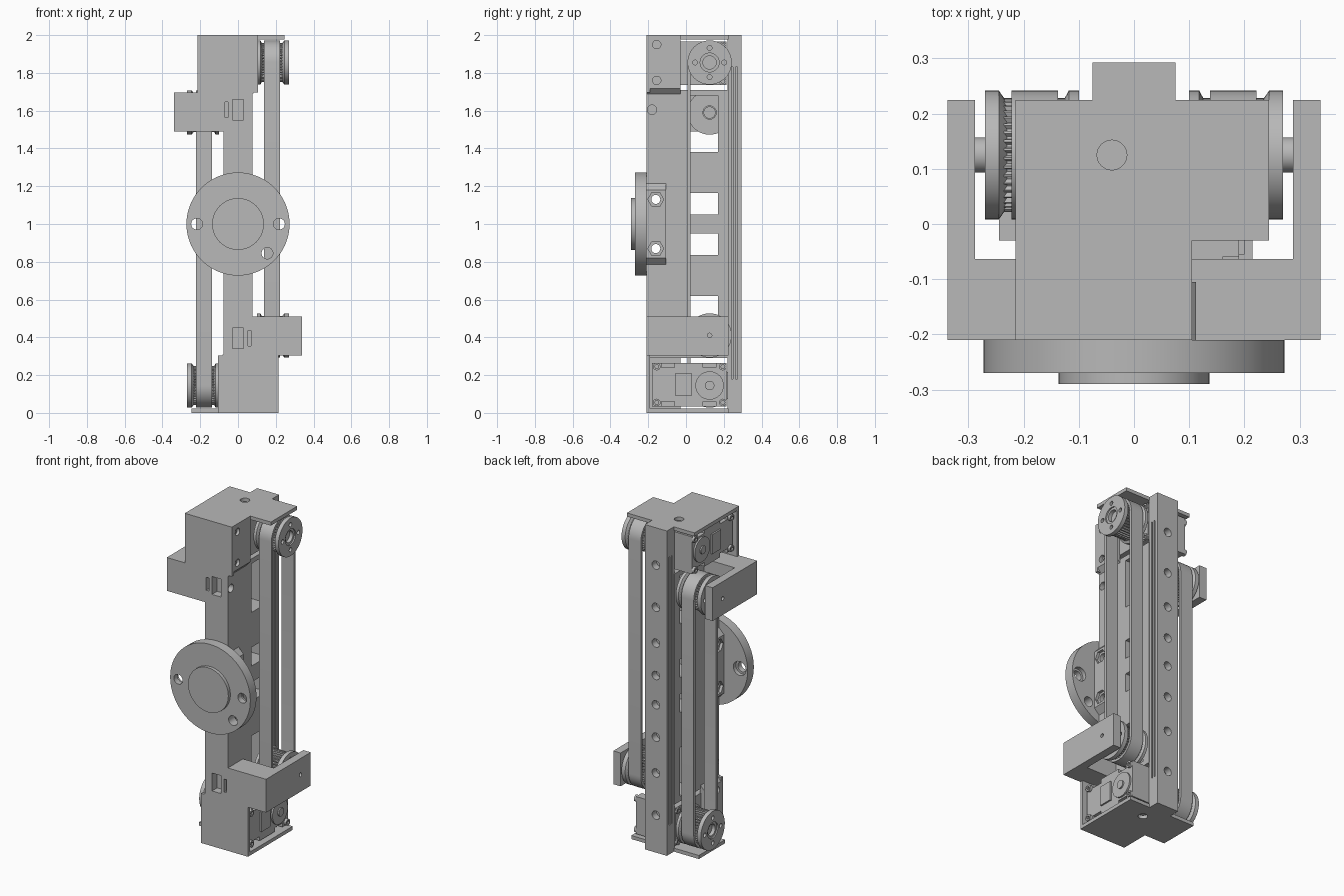
import bpy, bmesh, math
from mathutils import Matrix, Vector

cube = bpy.data.objects.get("Cube")
if cube:
    bpy.data.objects.remove(cube, do_unlink=True)

grey = bpy.data.materials.new("plain_grey")
grey.use_nodes = True
GREY = (0.48, 0.48, 0.48, 1)
grey.diffuse_color = GREY
grey.node_tree.nodes["Principled BSDF"].inputs["Base Color"].default_value = GREY
parts = []


def finish(name, bm):
    bmesh.ops.recalc_face_normals(bm, faces=bm.faces)
    mesh = bpy.data.meshes.new(name)
    bm.to_mesh(mesh)
    bm.free()
    mesh.materials.append(grey)
    ob = bpy.data.objects.new(name, mesh)
    bpy.context.collection.objects.link(ob)
    parts.append(ob)
    return ob


def prism(name, outline, axis, a, b):
    """Extrude a 2D outline along an axis; the outline uses the other two axes in order."""
    def place(p, t):
        v = list(p)
        v.insert("xyz".index(axis), t)
        return v
    bm = bmesh.new()
    lo = [bm.verts.new(place(p, a)) for p in outline]
    hi = [bm.verts.new(place(p, b)) for p in outline]
    bm.faces.new(lo)
    bm.faces.new(hi)
    for i in range(len(lo)):
        j = (i + 1) % len(lo)
        bm.faces.new((lo[i], lo[j], hi[j], hi[i]))
    return finish(name, bm)


def box(name, x, y, z):
    return prism(name, [(x[0], y[0]), (x[1], y[0]), (x[1], y[1]), (x[0], y[1])], "z", *z)


def circle(c, r, n):
    return [(c[0] + r * math.cos(math.tau * i / n), c[1] + r * math.sin(math.tau * i / n)) for i in range(n)]


def cyl(name, axis, c, r, a, b, n=32):
    return prism(name, circle(c, r, n), axis, a, b)


def cut(ob, cutters):
    for c in cutters:
        m = ob.modifiers.new("cut", "BOOLEAN")
        m.operation, m.solver, m.object = "DIFFERENCE", "EXACT", c
    graph = bpy.context.evaluated_depsgraph_get()
    mesh = bpy.data.meshes.new_from_object(ob.evaluated_get(graph))
    ob.modifiers.clear()
    ob.data = mesh
    for c in cutters:
        parts.remove(c)
        bpy.data.objects.remove(c, do_unlink=True)
    return ob


def pulley(name, side, z):
    """Flanged belt wheel on a sideways axis, with teeth and a drilled outer face."""
    profile = [(.10, .035), (.10, .117), (.118, .117), (.13, .095), (.23, .095),
               (.245, .117), (.27, .117), (.27, .05), (.262, .05), (.262, .035)]
    bm = bmesh.new()
    n = 48
    rings = []
    for i in range(n):
        a = math.tau * i / n
        rings.append([bm.verts.new((side * x, CY + r * math.cos(a), z + r * math.sin(a))) for x, r in profile])
    for i in range(n):
        p, q = rings[i], rings[(i + 1) % n]
        for k in range(len(profile)):
            m = (k + 1) % len(profile)
            bm.faces.new((p[k], p[m], q[m], q[k]))
    wheel = finish(name, bm)
    cut(wheel, [cyl("drill", "x", p, .013, side * .25, side * .3, 12) for p in circle((CY, z), .077, 4)])
    teeth = [(CY + r * math.cos(a), z + r * math.sin(a))
             for i in range(40) for k, r in enumerate((.094, .103, .103, .094))
             for a in [math.tau * (i + k / 4) / 40]]
    prism(name + "_teeth", teeth, "x", side * .122, side * .24)


def belt(name, x, z0, z1):
    """Closed loop around two wheels."""
    def loop(r):
        n = 24
        top = [(CY + r * math.cos(math.pi * i / n), z1 + r * math.sin(math.pi * i / n)) for i in range(n + 1)]
        return top + [(2 * CY - y, z0 + z1 - z) for y, z in top]
    bm = bmesh.new()
    rows = [[bm.verts.new((t, *p)) for p in loop(r)] for t, r in ((x[0], .117), (x[1], .117), (x[1], .101), (x[0], .101))]
    for k in range(4):
        p, q = rows[k], rows[(k + 1) % 4]
        for i in range(len(p)):
            j = (i + 1) % len(p)
            bm.faces.new((p[i], p[j], q[j], q[i]))
    return finish(name, bm)


CY = .125                     # depth of the wheel axes
DRIVE_Z, IDLER_Z = 1.855, 1.59
FRONT, BACK = -.21, .225

# ---- Upper half, repeated below by a half turn ----
plate = prism("end_plate", [(-.215, FRONT), (.105, FRONT), (.105, -.03), (.245, -.03), (.245, BACK), (-.215, BACK)],
              "z", 1.978, 2)
cut(plate, [cyl("drill", "z", (-.04, CY), .027, 1.9, 2.1)])
box("housing_front", (-.215, .105), (FRONT, -.19), (1.695, 2))
wall = prism("housing_side", [(.075, 2), (.105, 2), (.105, 1.718), (.075, 1.685)], "y", FRONT, -.03)
cut(wall, [cyl("drill", "x", (-.155, z), .022, .085, .2, 20) for z in (1.95, 1.76)])

# Motor with recessed end, corner screws and output horn
motor = box("motor_body", (-.19, .08), (-.18, .215), (1.735, 1.965))
cut(motor, [box("notch", (-.3, -.16), y, z) for y in ((-.13, -.06), (.09, .16)) for z in ((1.7, 1.76), (1.94, 2))])
box("motor_band", (-.2, -.15), (-.055, .03), (1.79, 1.91))
cyl("motor_horn", "x", (CY, DRIVE_Z), .075, -.2, -.15)
cyl("motor_horn_hub", "x", (CY, DRIVE_Z), .025, -.208, -.15)
for y in (-.155, .195):
    for z in (1.755, 1.945):
        screw = cyl("motor_screw", "x", (y, z), .02, -.205, .088, 20)
        cut(screw, [cyl("socket", "x", (y, z), .011, a, b, 6) for a, b in ((-.3, -.195), (.08, .1))])
cyl("drive_shaft", "x", (CY, DRIVE_Z), .04, .07, .12)
pulley("drive_pulley", 1, DRIVE_Z)

# Idler wheel and its L-shaped bracket
bracket = prism("idler_bracket", [(-.07, FRONT), (-.338, FRONT), (-.338, BACK), (-.288, BACK), (-.288, -.063), (-.07, -.063)],
                "z", 1.49, 1.695)
cut(bracket, [cyl("drill", "x", (CY, IDLER_Z), .012, -.4, -.3, 16)])
cyl("idler_shaft", "x", (CY, IDLER_Z), .032, -.3, -.06)
pulley("idler_pulley", -1, IDLER_Z)
belt("drive_belt", (.138, .222), 2 - IDLER_Z, DRIVE_Z)

# Half turn about the depth axis
turn = Matrix.Translation((0, 0, 1)) @ Matrix.Rotation(math.pi, 4, "Y") @ Matrix.Translation((0, 0, -1))
for ob in list(parts):
    twin = ob.copy()
    twin.data = ob.data.copy()
    twin.data.transform(turn)
    twin.name = "lower_" + ob.name
    ob.name = "upper_" + ob.name
    bpy.context.collection.objects.link(twin)
    parts.append(twin)

# ---- Central column with side windows, front slots and cross holes ----
column = box("column", (-.078, .078), (FRONT, BACK), (.29, 1.71))
cutters = []
for s in (-1, 1):
    def span(a, b):
        return tuple(sorted((1 + s * a, 1 + s * b)))
    for a, b in ((.05, .165), (.38, .68)):
        cutters.append(box("window", (-.2, .2), (.02, .17), span(a, b)))
    cutters.append(box("slot", (-.03, .03), (-.3, -.16), span(.55, .66)))
    cutters.append(box("slot", tuple(sorted((-s * .052, -s * .07))), (-.3, -.17), span(.565, .645)))
    cutters.append(cyl("drill", "x", (-.18, 1 + s * .605), .025, s * .04, s * .2, 20))
    cutters.append(cyl("drill", "x", (-.16, 1 + s * .13), .024, -.2, .2, 20))
cut(column, cutters)

# Output mount with bolt holes and nut pockets
mount = prism("output_mount", [(-.078, .785), (.078, .785), (.112, .82), (.112, 1.18), (.078, 1.215),
                               (-.078, 1.215), (-.112, 1.18), (-.112, .82)], "y", FRONT, -.105)
cutters = []
for z in (.87, 1.13):
    cutters.append(cyl("drill", "x", (-.16, z), .024, -.2, .2, 20))
    for s in (-1, 1):
        cutters.append(cyl("pocket", "x", (-.16, z), .042, s * .095, s * .2, 6))
cut(mount, cutters)

# Round output flange and hub
flange = cyl("output_flange", "y", (0, 1), .273, -.27, FRONT, 72)
cutters = [cyl("drill", "y", p, .03, -.4, 0, 24) for p in ((-.218, 1), (.218, 1), (.155, .845))]
cutters += [cyl("counterbore", "y", (x, 1), .043, -.235, 0, 24) for x in (-.218, .218)]
cut(flange, cutters)
cyl("output_hub", "y", (0, 1), .137, -.29, -.26, 56)

# Back rail with grooved sides and mounting holes
rail = box("back_rail", (-.075, .075), (BACK - .005, .293), (0, 2))
cutters = [cyl("drill", "y", (0, 1 + s * d), .026, .25, .4, 20) for s in (-1, 1) for d in (.09, .29, .51, .77)]
for s in (-1, 1):
    for y in ((.242, .25), (.262, .272)):
        cutters.append(box("groove", tuple(sorted((s * .062, s * .1))), y, (.18, 1.83)))
cut(rail, cutters)

# Smooth round surfaces, keep edges crisp
bpy.ops.object.select_all(action="DESELECT")
for ob in parts:
    ob.select_set(True)
bpy.context.view_layer.objects.active = parts[0]
bpy.ops.object.shade_smooth_by_angle(angle=math.radians(25))
